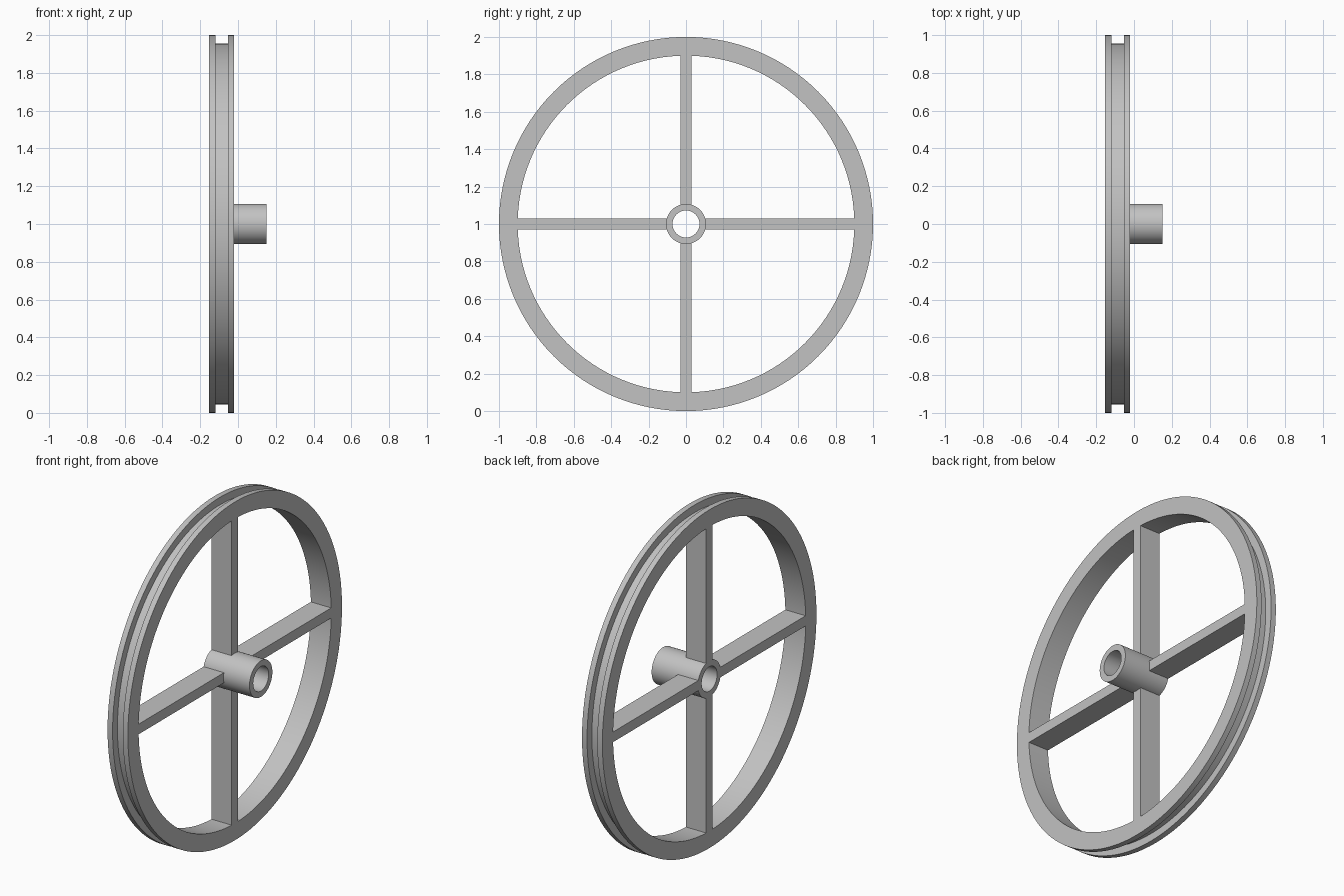
import bpy, bmesh
from math import pi, radians
from mathutils import Matrix, Vector

if "Cube" in bpy.data.objects:
    bpy.data.objects.remove(bpy.data.objects["Cube"], do_unlink=True)

X_BACK, X_FACE, X_END = -0.153, -0.02, 0.15   # rim sides and hub end
RIM_R, RIM_IN, GROOVE_R = 1.0, 0.9, 0.955
HUB_R, BORE_R = 0.107, 0.072
SPOKE_W = 0.06
CENTRE = Vector((0, 0, 1))

# Single plain grey finish
grey = bpy.data.materials.new("plain grey")
grey.use_nodes = True
colour = (0.54, 0.54, 0.54, 1)
grey.diffuse_color = colour
grey.node_tree.nodes["Principled BSDF"].inputs["Base Color"].default_value = colour


def finish(name, bm, smooth=False):
    bmesh.ops.recalc_face_normals(bm, faces=bm.faces)
    mesh = bpy.data.meshes.new(name)
    bm.to_mesh(mesh)
    bm.free()
    mesh.materials.append(grey)
    obj = bpy.data.objects.new(name, mesh)
    obj.location = CENTRE
    bpy.context.collection.objects.link(obj)
    if smooth:
        bpy.ops.object.select_all(action='DESELECT')
        obj.select_set(True)
        bpy.context.view_layer.objects.active = obj
        bpy.ops.object.shade_smooth_by_angle(angle=radians(30))
    return obj


def revolve(name, profile, steps):
    """Turn a closed (x, radius) profile around the axle."""
    bm = bmesh.new()
    verts = [bm.verts.new((x, 0, r)) for x, r in profile]
    edges = [bm.edges.new((v, verts[i - 1])) for i, v in enumerate(verts)]
    bmesh.ops.spin(bm, geom=verts + edges, cent=(0, 0, 0), axis=(1, 0, 0),
                   angle=2 * pi, steps=steps, use_merge=True)
    bmesh.ops.remove_doubles(bm, verts=bm.verts, dist=0.0001)
    return finish(name, bm, smooth=True)


# Rim with a square belt groove
g0, g1 = -0.12, -0.053
revolve("rim", [(X_BACK, RIM_IN), (X_BACK, RIM_R), (g0, RIM_R), (g0, GROOVE_R),
                (g1, GROOVE_R), (g1, RIM_R), (X_FACE, RIM_R), (X_FACE, RIM_IN)], 128)

# Hub tube, open through the bore
revolve("hub", [(X_BACK, BORE_R), (X_BACK, HUB_R), (X_END, HUB_R), (X_END, BORE_R)], 64)

# Four flat spokes between hub and rim
inner, outer = HUB_R - 0.005, RIM_IN + 0.002
for i, side in enumerate(("top", "front", "bottom", "back")):
    bm = bmesh.new()
    bmesh.ops.create_cube(bm, size=1)
    bmesh.ops.scale(bm, verts=bm.verts, vec=(X_FACE - X_BACK, SPOKE_W, outer - inner))
    bmesh.ops.translate(bm, verts=bm.verts,
                        vec=((X_FACE + X_BACK) / 2, 0, (outer + inner) / 2))
    bmesh.ops.rotate(bm, verts=bm.verts, cent=(0, 0, 0),
                     matrix=Matrix.Rotation(i * pi / 2, 3, 'X'))
    finish(side + "_spoke", bm)
